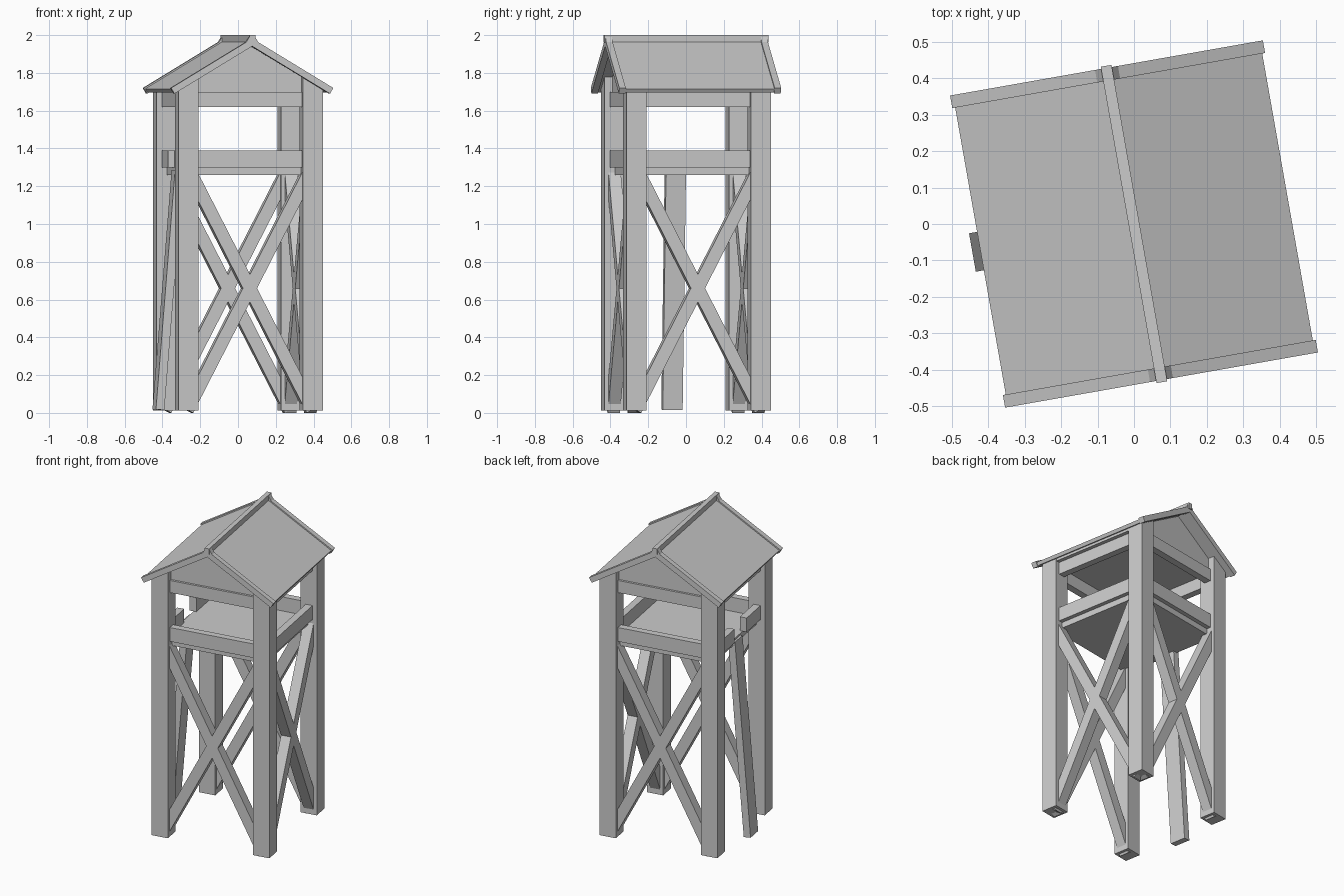
import bpy, bmesh
from math import radians, tan, sin, cos, hypot
from mathutils import Matrix, Vector

if "Cube" in bpy.data.objects:
    bpy.data.objects.remove(bpy.data.objects["Cube"])

TURN = Matrix.Rotation(radians(10), 4, 'Z')   # whole tower is turned 10 degrees
Q = radians(90)
SLOPE = radians(31)


def prism(name, profile, y0, y1, quarter=0):
    """Extrude an x/z profile from y0 to y1, then turn by quarter turns about z."""
    bm = bmesh.new()
    face = bm.faces.new([bm.verts.new((x, y0, z)) for x, z in profile])
    ext = bmesh.ops.extrude_face_region(bm, geom=[face])
    moved = [v for v in ext['geom'] if isinstance(v, bmesh.types.BMVert)]
    bmesh.ops.translate(bm, verts=moved, vec=(0, y1 - y0, 0))
    bmesh.ops.recalc_face_normals(bm, faces=bm.faces)
    bm.transform(TURN @ Matrix.Rotation(Q * quarter, 4, 'Z'))
    me = bpy.data.meshes.new(name)
    bm.to_mesh(me)
    bm.free()
    ob = bpy.data.objects.new(name, me)
    bpy.context.collection.objects.link(ob)
    return ob


def rect(x0, x1, z0, z1):
    return [(x0, z0), (x1, z0), (x1, z1), (x0, z1)]


def bar(p, q, w):
    """Rectangle profile of width w around the line p-q."""
    p, q = Vector(p), Vector(q)
    d = (q - p).normalized()
    n = Vector((-d.y, d.x)) * w / 2
    return [tuple(v) for v in (p + n, q + n, q - n, p - n)]


def roof_strip(s, x_in, x_out, top, thick):
    """Sloped strip on side s, square-cut ends, measured along its top edge."""
    t = tan(SLOPE)
    a, b = (x_in, top - x_in * t), (x_out, top - x_out * t)
    dx, dz = thick * sin(SLOPE), thick * cos(SLOPE)
    pts = [a, b, (b[0] - dx, b[1] - dz), (a[0] - dx, a[1] - dz)]
    return [(s * x, z) for x, z in pts]


# Corner legs, tops cut to the roof slope
IN, OUT = 0.281, 0.388
for sx in (-1, 1):
    for sy in (-1, 1):
        prof = [(sx * IN, 0.013), (sx * OUT, 0.013), (sx * OUT, 1.715), (sx * IN, 1.779)]
        prism("corner_leg", prof, sy * IN, sy * OUT)

# Cross braces on three sides (front, right, back)
for k in (0, 1, 2):
    for s in (-1, 1):
        prism("cross_brace", bar((-0.335 * s, 0.0157), (0.335 * s, 1.304), 0.067),
              -0.367, -0.301, k)

# Platform floor
prism("platform_floor", rect(-0.333, 0.333, 1.26, 1.298), -0.333, 0.333)

# Guard rails, and top beams on all four sides
for k in range(4):
    prism("top_beam", rect(-0.3, 0.3, 1.62, 1.70), -0.36, -0.315, k)
    if k < 3:
        prism("guard_rail", rect(-0.3, 0.3, 1.298, 1.39), -0.36, -0.315, k)
    else:
        for s in (-1, 1):
            prism("short_guard_rail", rect(*sorted((0.086 * s, 0.3 * s)), 1.298, 1.39),
                  -0.36, -0.315, k)

# Leaning access plank at the opening
prism("access_plank", bar((-0.428, 0.017), (-0.325, 1.285), 0.045), -0.0535, 0.0535)

# Gable block closing the roof
prism("gable_block", [(-0.385, 1.70), (0.385, 1.70), (0.385, 1.716), (0, 1.946), (-0.385, 1.716)],
      -0.345, 0.345)

# Roof panels, barge boards and ridge
for s in (-1, 1):
    prism("roof_panel", roof_strip(s, 0.0, 0.428, 1.973, 0.022), -0.41, 0.41)
    for e in (-1, 1):
        prism("barge_board", roof_strip(s, -0.015, 0.436, 1.982, 0.035), e * 0.40, e * 0.435)
prism("ridge_bar", rect(-0.015, 0.015, 1.962, 2.0), -0.441, 0.441)
